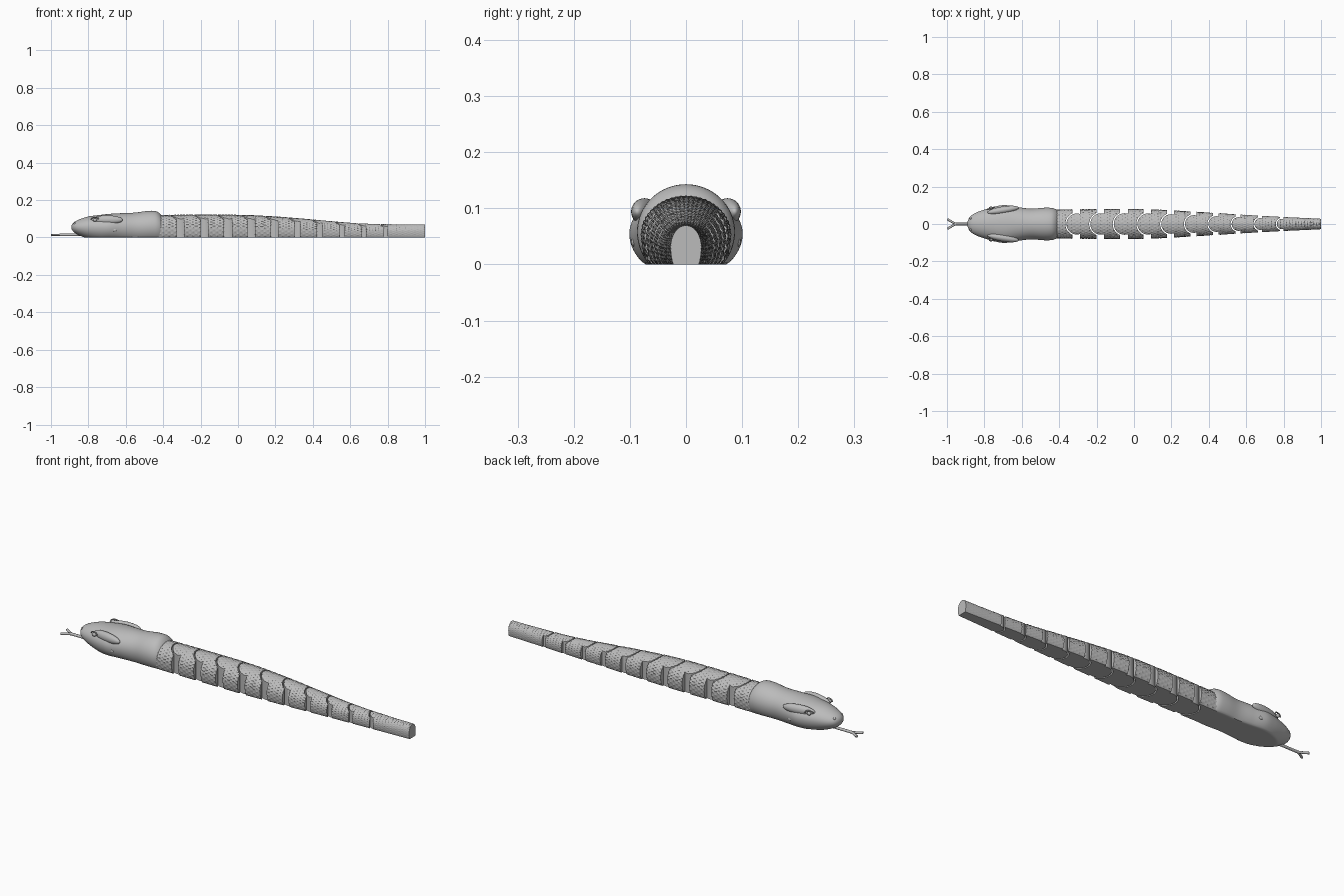
import bpy, bmesh, math
from mathutils import Vector

cube = bpy.data.objects.get("Cube")
if cube:
    bpy.data.objects.remove(cube)

grey = bpy.data.materials.new("light grey")
grey.use_nodes = True
grey.diffuse_color = (0.5, 0.5, 0.5, 1)
grey.node_tree.nodes["Principled BSDF"].inputs["Base Color"].default_value = (0.5, 0.5, 0.5, 1)


def make(name, bm, smooth=40):
    bmesh.ops.recalc_face_normals(bm, faces=bm.faces)
    mesh = bpy.data.meshes.new(name)
    bm.to_mesh(mesh)
    bm.free()
    mesh.materials.append(grey)
    ob = bpy.data.objects.new(name, mesh)
    bpy.context.collection.objects.link(ob)
    shade(ob, smooth)
    return ob


def shade(ob, angle):
    bpy.ops.object.select_all(action='DESELECT')
    bpy.context.view_layer.objects.active = ob
    ob.select_set(True)
    bpy.ops.object.shade_smooth_by_angle(angle=math.radians(angle))


def sample(stations, x):
    """Smooth interpolation of the station values at x."""
    n = len(stations)
    i = max(k for k in range(n - 1) if stations[k][0] <= x + 1e-9)
    p0, p1, p2, p3 = (stations[min(max(k, 0), n - 1)] for k in (i - 1, i, i + 1, i + 2))
    t = (x - p1[0]) / (p2[0] - p1[0])
    out = []
    for j in range(1, len(p1)):
        m1 = (p2[j] - p0[j]) / (p2[0] - p0[0]) * (p2[0] - p1[0])
        m2 = (p3[j] - p1[j]) / (p3[0] - p1[0]) * (p2[0] - p1[0])
        out.append((2*t**3 - 3*t**2 + 1)*p1[j] + (t**3 - 2*t**2 + t)*m1
                   + (3*t**2 - 2*t**3)*p2[j] + (t**3 - t**2)*m2)
    return out


def loft(xs, sides, section):
    bm = bmesh.new()
    rings = []
    for x in xs:
        rings.append([bm.verts.new((x, *section(x, 2 * math.pi * k / sides)))
                      for k in range(sides)])
    for a, b in zip(rings, rings[1:]):
        for k in range(sides):
            j = (k + 1) % sides
            bm.faces.new((a[k], a[j], b[j], b[k]))
    bm.faces.new(rings[0])
    bm.faces.new(rings[-1])
    return bm


def oval(angle, width, mid, top, bottom):
    s = math.sin(angle)
    z = mid + (top - mid if s > 0 else mid - bottom) * s
    return width * math.cos(angle), max(z, 0)


# Head and neck: x, half width, middle, top, bottom (below ground is cut flat)
HEAD = [(-0.89, 0.012, 0.056, 0.066, 0.045), (-0.88, 0.036, 0.056, 0.08, 0.03),
        (-0.85, 0.058, 0.055, 0.096, 0.012), (-0.80, 0.077, 0.055, 0.112, -0.008),
        (-0.74, 0.094, 0.055, 0.12, -0.022), (-0.69, 0.101, 0.055, 0.126, -0.025),
        (-0.62, 0.09, 0.055, 0.13, -0.028), (-0.55, 0.082, 0.055, 0.133, -0.03),
        (-0.48, 0.087, 0.058, 0.142, -0.03), (-0.44, 0.086, 0.058, 0.141, -0.03),
        (-0.42, 0.080, 0.056, 0.13, -0.03), (-0.405, 0.07, 0.055, 0.112, -0.03)]
STEPS = 70
head_xs = [-0.89 + 0.485 * i / STEPS for i in range(STEPS + 1)]
make("head", loft(head_xs, 64, lambda x, a: oval(a, *sample(HEAD, x))))

# Scaly body: x, half width, top
BODY = [(-0.45, 0.074, 0.118), (-0.2, 0.077, 0.12), (0.05, 0.077, 0.118),
        (0.25, 0.068, 0.107), (0.45, 0.056, 0.09), (0.65, 0.044, 0.074),
        (0.85, 0.034, 0.069), (1.0, 0.027, 0.069)]
SCALES = 28


def body_section(x, a):
    width, top = sample(BODY, x)
    mid = 0.45 * top
    y, z = oval(a, width, mid, top, -0.38 * top)
    if z > 0:
        u, v = SCALES * a / 2, math.pi * x / 0.032
        lift = 1 + 0.045 * abs(math.sin(u + v) * math.sin(u - v)) * min(1, z / 0.01)
        y, z = y * lift, max(mid + (z - mid) * lift, 0)
    return y, z


RINGS = 240
body_xs = [-0.45 + 1.45 * i / RINGS for i in range(RINGS + 1)]
body = make("scaly_body", loft(body_xs, SCALES * 4, body_section))


# Joint cutter: curved slit round a pivot, opening to a notch on both flanks
def joint_outline(cx, width):
    inner = 0.74 * width
    outer = inner + 0.006
    front, rear = 0.3 * width, 0.22 * width
    points = [(cx + rear, 0.2), (cx - front, 0.2)]
    start = math.acos(-front / outer)
    for i in range(17):
        a = start + (2 * math.pi - 2 * start) * i / 16
        points.append((cx + outer * math.cos(a), outer * math.sin(a)))
    points += [(cx - front, -0.2), (cx + rear, -0.2)]
    start = math.acos(rear / inner)
    for i in range(25):
        a = 2 * math.pi - start - (2 * math.pi - 2 * start) * i / 24
        points.append((cx + inner * math.cos(a), inner * math.sin(a)))
    return points


bm = bmesh.new()
joints = [-0.305 + 0.129 * k - 0.0008 * k * k for k in range(10)]
for cx in joints:
    outline = joint_outline(cx, sample(BODY, cx)[0])
    face = bm.faces.new([bm.verts.new((x, y, -0.1)) for x, y in outline])
    grown = bmesh.ops.extrude_face_region(bm, geom=[face])["geom"]
    bmesh.ops.translate(bm, vec=(0, 0, 0.3),
                        verts=[v for v in grown if isinstance(v, bmesh.types.BMVert)])
cutter = make("joint_cutter", bm)
cutter.hide_render = True
cut = body.modifiers.new("joints", 'BOOLEAN')
cut.operation, cut.solver, cut.object = 'DIFFERENCE', 'EXACT', cutter
bpy.context.view_layer.objects.active = body
bpy.ops.object.modifier_apply(modifier=cut.name)
bpy.data.objects.remove(cutter)
shade(body, 25)


def ellipsoid(name, centre, radii, turn=0):
    bm = bmesh.new()
    bmesh.ops.create_uvsphere(bm, u_segments=24, v_segments=14, radius=1)
    ob = make(name, bm)
    ob.location, ob.scale, ob.rotation_euler.z = centre, radii, turn


def tube(name, points, radius):
    curve = bpy.data.curves.new(name, 'CURVE')
    curve.dimensions = '3D'
    curve.bevel_depth, curve.bevel_resolution, curve.use_fill_caps = radius, 3, True
    line = curve.splines.new('POLY')
    line.points.add(len(points) - 1)
    for p, co in zip(line.points, points):
        p.co = (*co, 1)
    curve.materials.append(grey)
    ob = bpy.data.objects.new(name, curve)
    bpy.context.collection.objects.link(ob)


# Brows, eyes, nostrils, cheek pits and forked tongue
for side, s in (("left", 1), ("right", -1)):
    ellipsoid(side + "_brow", (-0.70, s * 0.074, 0.094), (0.085, 0.02, 0.024), s * 0.16)
    ellipsoid(side + "_eye", (-0.765, s * 0.085, 0.094), (0.011, 0.008, 0.009))
    tube(side + "_eyelid", [(-0.765 + 0.02 * math.cos(t), s * (0.085 + 0.006 * math.cos(t)),
                             0.096 + 0.012 * math.sin(t))
                            for t in [math.pi * i / 10 for i in range(11)]], 0.003)
    ellipsoid(side + "_nostril", (-0.872, s * 0.03, 0.075), (0.007, 0.006, 0.006))
    ellipsoid(side + "_cheek_pit", (-0.66, s * 0.093, 0.04), (0.011, 0.005, 0.008))
    tube(side + "_tongue_fork", [(-0.95, 0, 0.014), (-0.968, s * 0.008, 0.014),
                                 (-0.998, s * 0.026, 0.014)], 0.006)
tube("tongue", [(-0.8, 0, 0.014), (-0.955, 0, 0.014)], 0.007)
